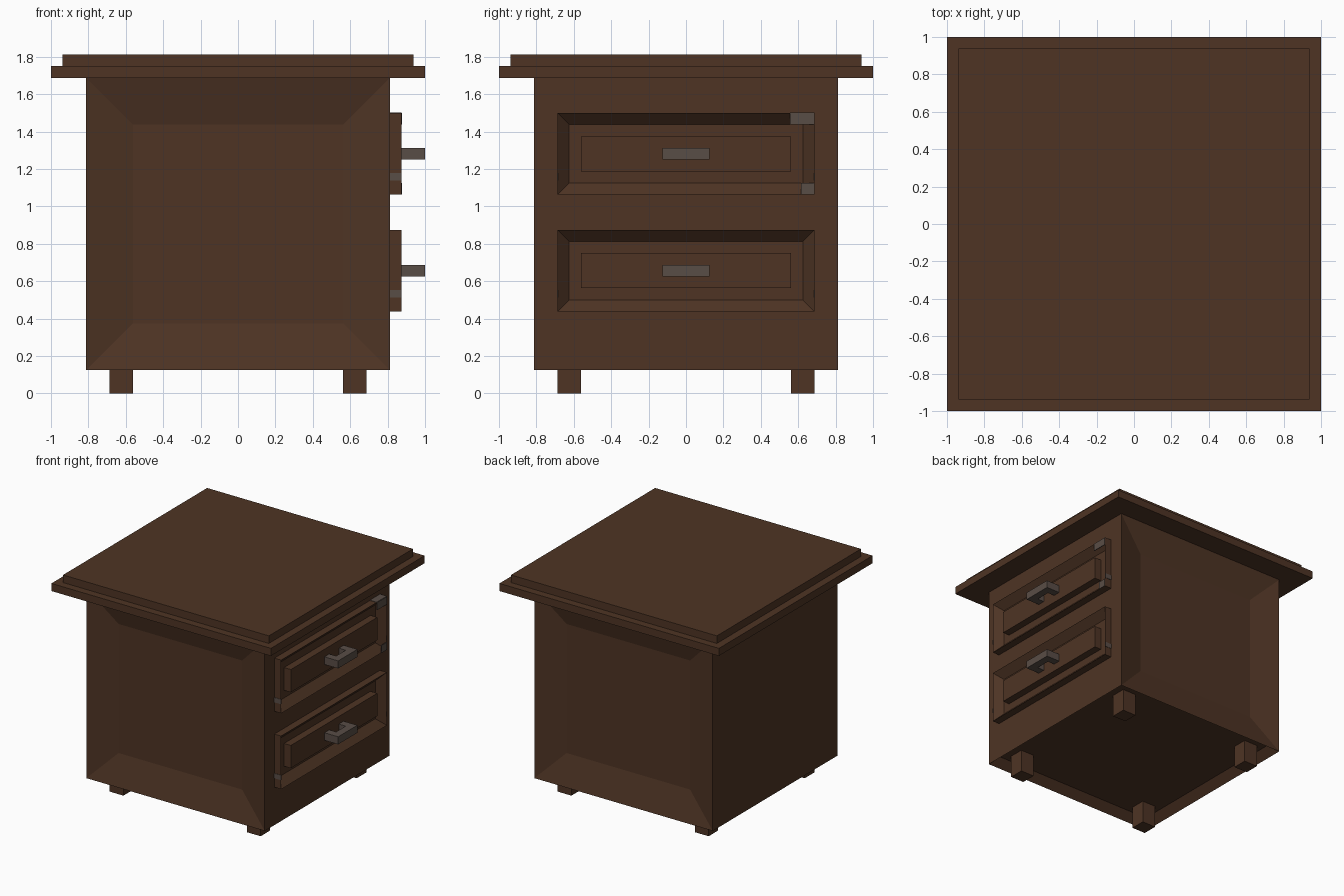
import bpy
import bmesh
from mathutils import Vector

if "Cube" in bpy.data.objects:
    bpy.data.objects.remove(bpy.data.objects["Cube"])

U = 0.0625  # base module of the design


def srgb(r, g, b):
    lin = [(c / 255 / 12.92) if c / 255 <= 0.04045 else ((c / 255 + 0.055) / 1.055) ** 2.4
           for c in (r, g, b)]
    return (*lin, 1.0)


def material(name, rgb):
    m = bpy.data.materials.new(name)
    m.diffuse_color = srgb(*rgb)
    m.use_nodes = True
    m.node_tree.nodes["Principled BSDF"].inputs["Base Color"].default_value = m.diffuse_color
    return m


WOOD = material("dark_wood", (78, 52, 36))
IRON = material("grey_iron", (89, 77, 70))


def block(name, mat, lo, hi, insets=()):
    """Box from corner to corner; insets = (direction, [(margin, move), ...])."""
    bm = bmesh.new()
    bmesh.ops.create_cube(bm, size=1)
    lo, hi = Vector(lo), Vector(hi)
    for v in bm.verts:
        v.co = Vector([lo[i] if v.co[i] < 0 else hi[i] for i in range(3)])
    bm.normal_update()
    for direction, steps in insets:
        d = Vector(direction)
        face = max(bm.faces, key=lambda f: f.normal.dot(d) * 10 + f.calc_area())
        for margin, move in steps:
            bmesh.ops.inset_region(bm, faces=[face], thickness=margin,
                                   use_even_offset=True)
            for v in face.verts:
                v.co += d * move
        bm.normal_update()
    mesh = bpy.data.meshes.new(name)
    bm.to_mesh(mesh)
    bm.free()
    mesh.materials.append(mat)
    ob = bpy.data.objects.new(name, mesh)
    bpy.context.collection.objects.link(ob)
    return ob


# Cabinet body: sunken panels front and back, hollowed underside
B = 13 * U
block("cabinet_body", WOOD, (-B, -B, 2 * U), (B, B, 27 * U), [
    ((0, -1, 0), [(4 * U, -U)]),
    ((0, 1, 0), [(4 * U, -U)]),
    ((0, 0, -1), [(U, -U)]),
])

# Stepped table top
block("top_lower_slab", WOOD, (-1, -1, 27 * U), (1, 1, 28 * U))
block("top_upper_slab", WOOD, (-15 * U, -15 * U, 28 * U), (15 * U, 15 * U, 29 * U))

# Feet
for sx in (-1, 1):
    for sy in (-1, 1):
        cx, cy = sx * 10 * U, sy * 10 * U
        block("foot", WOOD, (cx - U, cy - U, 0), (cx + U, cy + U, 3 * U))

# Drawers on the right side
T = 0.003  # plate thickness
for name, z in (("lower", 7 * U), ("upper", 17 * U)):
    # Front: raised frame, groove, raised centre panel
    block(name + "_drawer_front", WOOD, (B - 0.01, -11 * U, z), (B + U, 11 * U, z + 7 * U),
          [((1, 0, 0), [(U, -U + 0.001), (U, 0), (0.0001, U - 0.001)])])
    # U-shaped handle
    hz = (z + 3 * U, z + 4 * U)
    block(name + "_handle_bar", IRON, (15 * U, -2 * U, hz[0]), (1, 2 * U, hz[1]))
    for s in (-1, 1):
        cy = s * 1.5 * U
        block(name + "_handle_post", IRON, (14 * U, cy - U / 2, hz[0]),
              (15 * U, cy + U / 2, hz[1]))
        # Grey mark on each end of the frame
        ey = s * 11 * U
        block(name + "_end_plate", IRON, (B, ey - T, z + 0.075), (B + U, ey + T, z + 0.115))

# Grey marks on the upper drawer frame
block("corner_plate_top", IRON, (B + U - T, 0.555, 23 * U), (B + U + T, 11 * U, 24 * U))
block("corner_plate_top_edge", IRON, (B, 0.555, 24 * U - T), (B + U, 11 * U, 24 * U + T))
block("corner_plate_bottom", IRON, (B + U - T, 0.615, 17 * U), (B + U + T, 11 * U, 18 * U))
